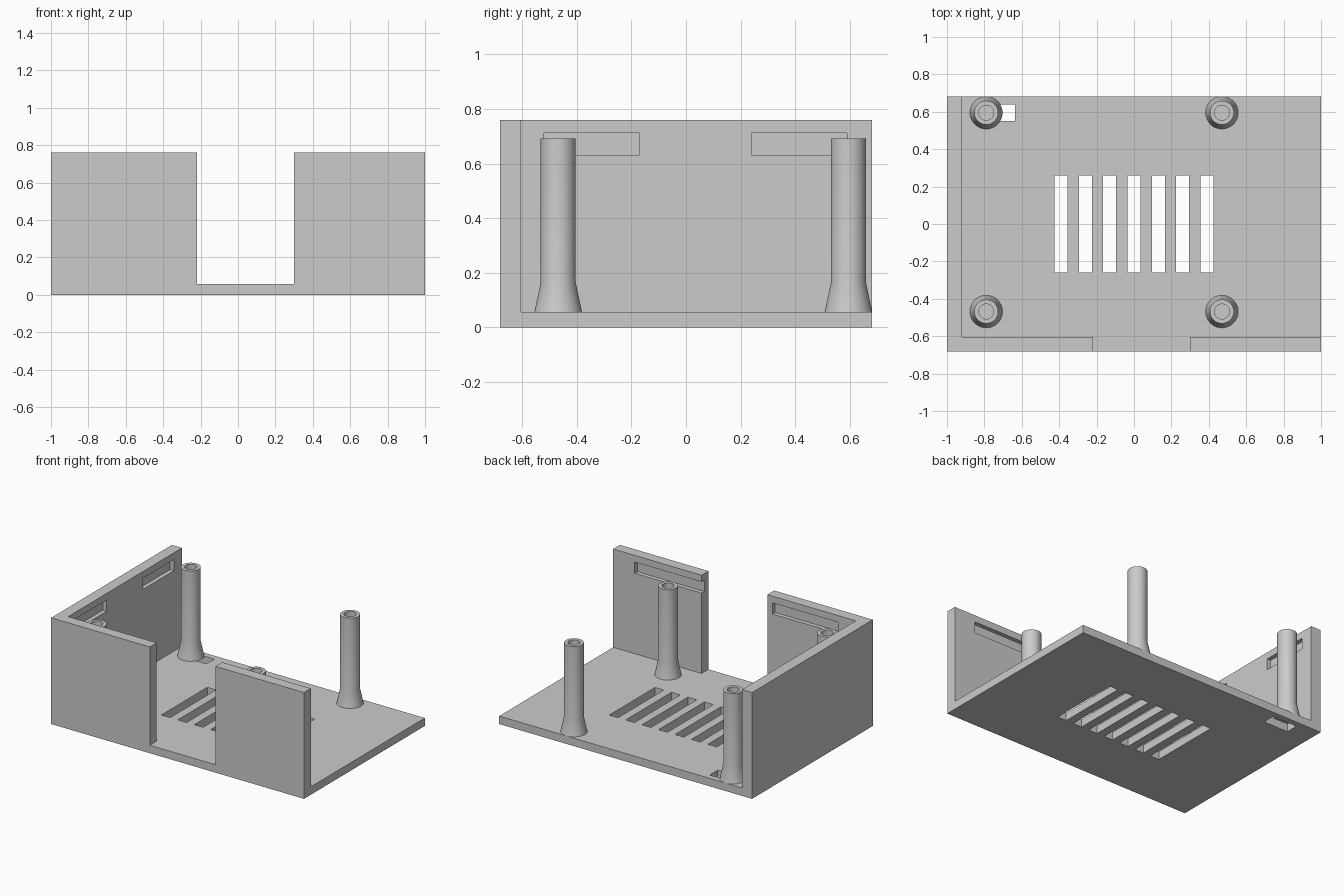
import bpy, bmesh, math
from mathutils import Matrix, Vector

if "Cube" in bpy.data.objects:
    bpy.data.objects.remove(bpy.data.objects["Cube"], do_unlink=True)

grey = bpy.data.materials.new("plain grey")
grey.use_nodes = True
grey.diffuse_color = (0.6, 0.6, 0.6, 1)
grey.node_tree.nodes["Principled BSDF"].inputs["Base Color"].default_value = (0.6, 0.6, 0.6, 1)

FLOOR, TOP = 0.057, 0.76
HALF_Y = 0.682
INNER_X, INNER_Y = -0.92, -0.605


def add_object(name, bm):
    bmesh.ops.recalc_face_normals(bm, faces=bm.faces)
    mesh = bpy.data.meshes.new(name)
    bm.to_mesh(mesh)
    bm.free()
    mesh.materials.append(grey)
    obj = bpy.data.objects.new(name, mesh)
    bpy.context.collection.objects.link(obj)
    return obj


def box(name, x, y, z):
    bm = bmesh.new()
    size = (x[1] - x[0], y[1] - y[0], z[1] - z[0])
    centre = Vector((x[0] + x[1], y[0] + y[1], z[0] + z[1])) / 2
    bmesh.ops.create_cube(bm, size=1, matrix=Matrix.Translation(centre) @ Matrix.Diagonal((*size, 1)))
    return add_object(name, bm)


def cut(target, x, y, z):
    cutter = box("cutter", x, y, z)
    cutter.hide_render = True
    mod = target.modifiers.new("cut", "BOOLEAN")
    mod.operation, mod.solver, mod.object = "DIFFERENCE", "EXACT", cutter
    bpy.context.view_layer.objects.active = target
    bpy.ops.object.modifier_apply(modifier=mod.name)
    bpy.data.objects.remove(cutter, do_unlink=True)


# Tray: floor, side wall and front wall carved from one block
tray = box("tray", (-1, 1), (-HALF_Y, HALF_Y), (0, TOP))
cut(tray, (INNER_X, 2), (INNER_Y, 2), (FLOOR, 2))
cut(tray, (-0.22, 0.3), (-1, 0), (FLOOR, 2))

# Floor vents and cable slot
for i in range(-3, 4):
    x = i * 0.13
    cut(tray, (x - 0.035, x + 0.035), (-0.258, 0.26), (-1, 0.3))
cut(tray, (-0.83, -0.635), (0.55, 0.64), (-1, 0.3))

# Shallow catch grooves on the inner wall faces
GROOVE_Z, DEPTH = (0.632, 0.712), 0.03
for y in ((-0.52, -0.17), (0.24, 0.59)):
    cut(tray, (INNER_X - DEPTH, 0), y, GROOVE_Z)
for x in ((-0.78, -0.26), (0.2, 0.83)):
    cut(tray, x, (INNER_Y - DEPTH, 0), GROOVE_Z)

# Hollow-topped posts with flared feet
PROFILE = [(0, FLOOR), (0.087, FLOOR), (0.064, 0.165), (0.064, 0.692),
           (0.04, 0.692), (0.04, 0.3), (0, 0.3)]
for side, x in (("right", -0.79), ("left", 0.47)):
    for end, y in (("front", -0.468), ("back", 0.595)):
        bm = bmesh.new()
        verts = [bm.verts.new((r, 0, z)) for r, z in PROFILE]
        edges = [bm.edges.new(pair) for pair in zip(verts, verts[1:])]
        bmesh.ops.spin(bm, geom=verts + edges, axis=(0, 0, 1), cent=(0, 0, 0),
                       angle=math.tau, steps=48)
        bmesh.ops.remove_doubles(bm, verts=bm.verts, dist=0.0001)
        post = add_object(f"{end}_{side}_post", bm)
        post.location = (x, y, 0)
        bpy.ops.object.select_all(action="DESELECT")
        post.select_set(True)
        bpy.context.view_layer.objects.active = post
        bpy.ops.object.shade_smooth_by_angle(angle=math.radians(30))
